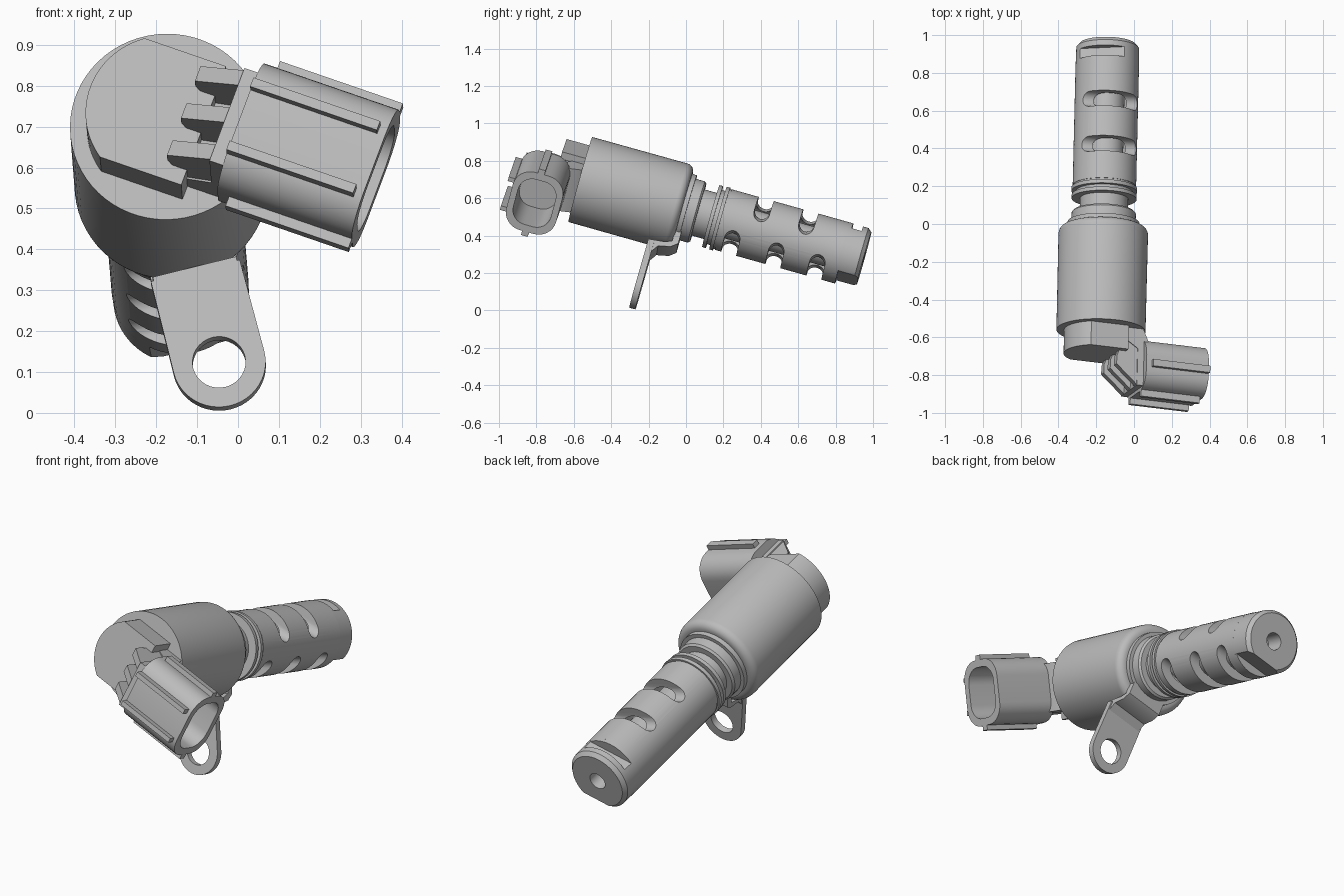
import bpy, bmesh, math
from mathutils import Vector

cube = bpy.data.objects.get("Cube")
if cube:
    bpy.data.objects.remove(cube, do_unlink=True)

mat = bpy.data.materials.new("light_grey")
mat.use_nodes = True
grey = (0.5, 0.5, 0.5, 1)
mat.diffuse_color = grey
mat.node_tree.nodes["Principled BSDF"].inputs["Base Color"].default_value = grey

# Main axis W runs backwards and down from the centre of the can's front face
O = Vector((-0.175, -0.565, 0.70))
W = Vector((0.023, 0.963, -0.27)).normalized()
V = W.cross(Vector((1, 0, 0))).normalized() * -1
if V.z < 0:
    V = -V
U = V.cross(W).normalized()
if U.x < 0:
    U = -U


def turned(angle):
    """Sideways and outward directions turned about the axis."""
    c, s = math.cos(math.radians(angle)), math.sin(math.radians(angle))
    return U * c + V * s, V * c - U * s


def finish(name, bm):
    bmesh.ops.recalc_face_normals(bm, faces=bm.faces)
    me = bpy.data.meshes.new(name)
    bm.to_mesh(me)
    bm.free()
    ob = bpy.data.objects.new(name, me)
    bpy.context.collection.objects.link(ob)
    me.materials.append(mat)
    return ob


def lathe(name, profile, closed=False, n=64):
    """Spin (t, radius) points about the main axis."""
    bm = bmesh.new()
    rings = []
    for t, r in profile:
        angles = [2 * math.pi * i / n for i in range(n)]
        rings.append([bm.verts.new(O + W * t + (U * math.cos(a) + V * math.sin(a)) * r) for a in angles])
    pairs = list(zip(rings, rings[1:]))
    if closed:
        pairs.append((rings[-1], rings[0]))
    else:
        bm.faces.new(rings[0])
        bm.faces.new(rings[-1])
    for a, b in pairs:
        for i in range(n):
            j = (i + 1) % n
            bm.faces.new((a[i], a[j], b[j], b[i]))
    return finish(name, bm)


def prism(name, pts, X, Y, Z, z0, z1):
    """Extrude a 2D outline in the X, Y plane along Z."""
    bm = bmesh.new()
    lo, hi = ([bm.verts.new(O + X * x + Y * y + Z * z) for x, y in pts] for z in (z0, z1))
    bm.faces.new(lo)
    bm.faces.new(hi)
    for i in range(len(pts)):
        j = (i + 1) % len(pts)
        bm.faces.new((lo[i], lo[j], hi[j], hi[i]))
    return finish(name, bm)


def arc(cx, cy, r, a0, a1, n=16):
    steps = [math.radians(a0 + (a1 - a0) * i / n) for i in range(n + 1)]
    return [(cx + r * math.cos(a), cy + r * math.sin(a)) for a in steps]


def box(x0, x1, y0, y1):
    return [(x0, y0), (x1, y0), (x1, y1), (x0, y1)]


def rounded(cx, cy, w, h, r):
    pts = []
    for k, (sx, sy) in enumerate(((1, 1), (-1, 1), (-1, -1), (1, -1))):
        pts += arc(cx + sx * (w - r), cy + sy * (h - r), r, 90 * k, 90 * k + 90, 8)
    return pts


def cut(ob, cutters):
    for c in cutters:
        c.hide_render = True
        m = ob.modifiers.new("cut", "BOOLEAN")
        m.operation, m.solver, m.object = "DIFFERENCE", "EXACT", c
        bpy.context.view_layer.objects.active = ob
        bpy.ops.object.modifier_apply(modifier=m.name)
        bpy.data.objects.remove(c, do_unlink=True)


# Solenoid can with rounded rear shoulder, then the stepped collar behind it
lathe("solenoid_can", [(0, 0.236)] + [(0.53 + x, 0.197 + y) for x, y in arc(0, 0, 0.04, 90, 0, 6)])
lathe("rear_plate", [(0.56, 0.19), (0.595, 0.19)])
lathe("collar", [(0.59, 0.17), (0.645, 0.17), (0.655, 0.16)])
lathe("neck", [(0.65, 0.128), (0.725, 0.128), (0.725, 0.172), (0.745, 0.172), (0.745, 0.15),
               (0.765, 0.15), (0.765, 0.174), (0.785, 0.174), (0.785, 0.165), (0.8, 0.165)])

# Valve sleeve with milled cross slots above and below
sleeve = lathe("valve_sleeve", [(0.795, 0.168), (1.45, 0.168), (1.45, 0.12), (0.795, 0.12)], closed=True)
slots = []
for angle, places in ((-14, (0.986, 1.234)), (194, (0.871, 1.116, 1.344))):
    side, out = turned(angle)
    for t in places:
        outline = [(0.3, t + 0.042), *arc(0.122, t, 0.042, 90, 270), (0.3, t - 0.042)]
        slots.append(prism("slot_cutter", outline, out, W, side, -0.3, 0.3))
cut(sleeve, slots)
lathe("spool", [(0.79, 0.095), (1.46, 0.095)])

# End cap with bore, top groove and lower flat
end = lathe("valve_end", [(1.445, 0.168), (1.555, 0.166), (1.575, 0.148), (1.575, 0.045),
                          (1.47, 0.045), (1.47, 0.01), (1.445, 0.01)], closed=True)
side, out = turned(14)
low_side, low_out = turned(194)
cut(end, [prism("groove_cutter", box(0.115, 0.3, 1.47, 1.525), out, W, side, -0.3, 0.3),
          prism("flat_cutter", box(0.127, 0.3, 1.462, 1.7), low_out, W, low_side, -0.3, 0.3)])

# Front cap: a disc with two flat sides and a straight cut towards the plug
E1, E2 = turned(-20)
a = math.degrees(math.asin(0.16 / 0.195))
prism("front_cap", [(0.1, 0.16), *arc(0, 0, 0.195, 180 - a, 180 + a, 32), (0.1, -0.16)],
      E1, E2, W, -0.13, 0.01)

# Neck and ribs joining the cap to the plug
prism("plug_neck", [(0.09, 0.01), (0.19, 0.01), (0.23, -0.08), (0.23, -0.31), (0.165, -0.31),
                    (0.165, -0.11), (0.09, -0.06)], E1, W, E2, -0.125, 0.125)
for i in (-1, 0, 1):
    prism("neck_rib", [(0.05, -0.16), (0.05, -0.205), (0.17, -0.31), (0.19, -0.2), (0.17, -0.06), (0.09, -0.06)],
          E1, W, E2, i * 0.1 - 0.02, i * 0.1 + 0.02)

# Plug shell with open mouth, side fins and front rails
shell = prism("plug_shell", rounded(0, -0.19, 0.17, 0.138, 0.1), E2, W, E1, 0.2, 0.55)
cut(shell, [prism("mouth_cutter", rounded(0, -0.19, 0.132, 0.104, 0.08), E2, W, E1, 0.25, 0.7)])
for s in (-1, 1):
    prism("plug_fin", box(s * 0.16, s * 0.195, -0.215, -0.178), E2, W, E1, 0.23, 0.55)
    prism("plug_rail", box(s * 0.085 - 0.012, s * 0.085 + 0.012, -0.36, -0.31), E2, W, E1, 0.2, 0.53)

# Mounting bracket: flat tab with bolt hole and a strap back to the collar
side, out = turned(194)
tab = prism("bracket_tab", [(0.112, 0.25), *arc(0, 0.49, 0.114, 0, 180, 24), (-0.112, 0.25)],
            side, out, W, 0.44, 0.474)
cut(tab, [prism("hole_cutter", arc(0, 0.49, 0.065, 0, 348.75, 31), side, out, W, 0.3, 0.6)])
prism("bracket_strap", [(0.44, 0.24), (0.44, 0.3), (0.474, 0.3), (0.5, 0.262), (0.565, 0.248),
                        (0.6, 0.22), (0.6, 0.15), (0.565, 0.15), (0.565, 0.215), (0.53, 0.23)],
      W, out, side, -0.105, 0.105)

# Smooth round surfaces, keep edges sharp
bpy.ops.object.select_all(action="DESELECT")
for ob in bpy.context.scene.objects:
    if ob.type == "MESH":
        ob.select_set(True)
        bpy.context.view_layer.objects.active = ob
bpy.ops.object.shade_smooth_by_angle(angle=math.radians(30))
